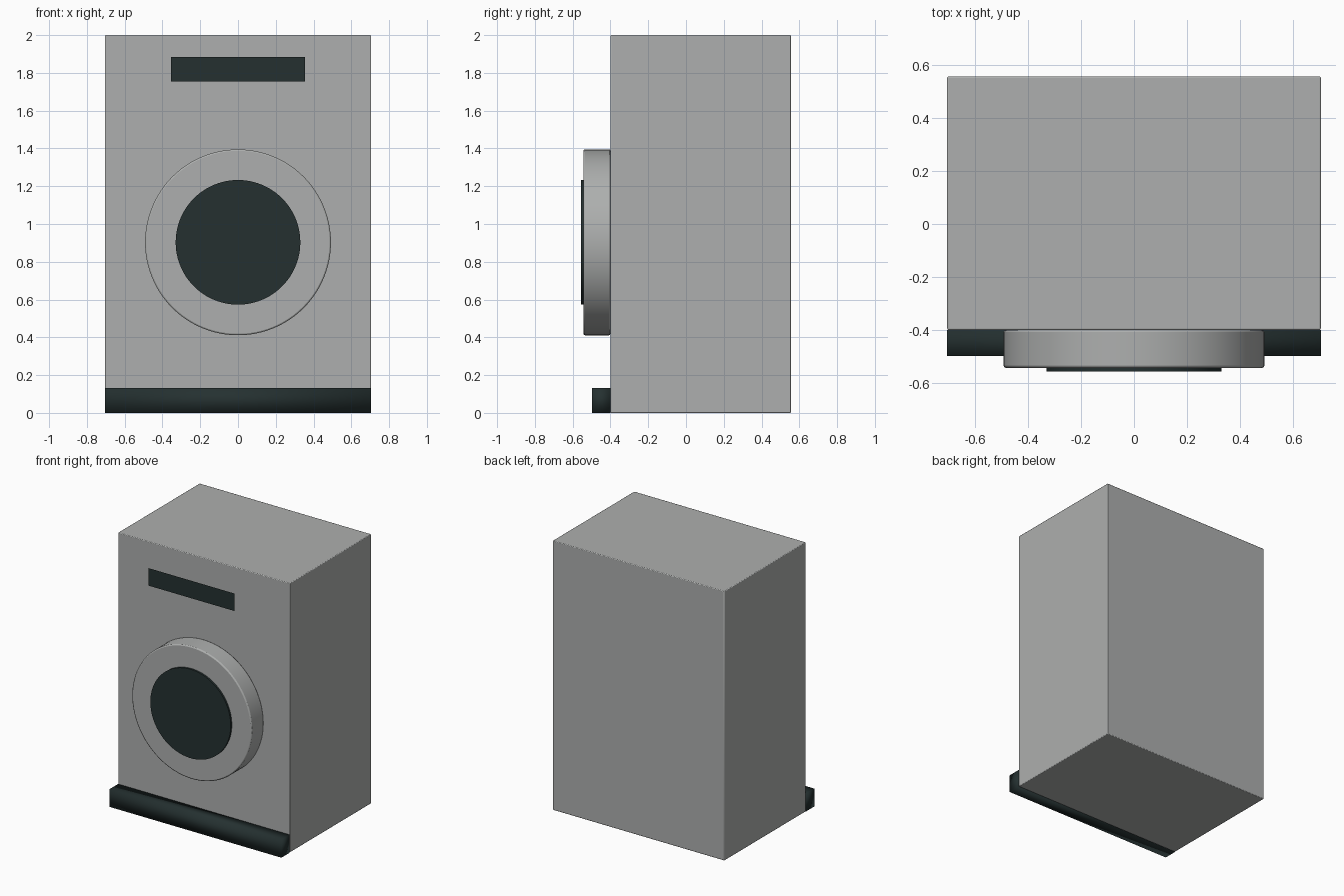
import bpy, math

cube = bpy.data.objects.get("Cube")
if cube:
    bpy.data.objects.remove(cube, do_unlink=True)


def material(name, rgb):
    m = bpy.data.materials.new(name)
    m.use_nodes = True
    m.diffuse_color = (*rgb, 1)
    m.node_tree.nodes["Principled BSDF"].inputs["Base Color"].default_value = (*rgb, 1)
    return m


grey = material("grey_enamel", (0.42, 0.43, 0.425))
dark = material("dark_teal", (0.018, 0.03, 0.03))


def finish(name, mat, bevel=0.0, angle=35):
    ob = bpy.context.object
    ob.name = name
    ob.data.materials.append(mat)
    bpy.ops.object.transform_apply(location=False, rotation=True, scale=True)
    if bevel:
        b = ob.modifiers.new("soft_edges", "BEVEL")
        b.width = bevel
        b.segments = 2
        b.limit_method = "ANGLE"
    bpy.ops.object.shade_smooth_by_angle(angle=math.radians(angle))
    return ob


def box(name, mat, x, y0, y1, z0, z1, **kw):
    bpy.ops.mesh.primitive_cube_add(size=1, location=(0, (y0 + y1) / 2, (z0 + z1) / 2))
    bpy.context.object.scale = (2 * x, y1 - y0, z1 - z0)
    return finish(name, mat, **kw)


def disc(name, mat, radius, y0, y1, z, **kw):
    bpy.ops.mesh.primitive_cylinder_add(vertices=96, radius=radius, depth=y1 - y0,
                                        location=(0, (y0 + y1) / 2, z),
                                        rotation=(math.pi / 2, 0, 0))
    return finish(name, mat, **kw)


# Cabinet with slightly softened edges
box("cabinet", grey, 0.705, -0.40, 0.557, 0, 2, bevel=0.005)

# Plinth along the foot of the front, softly shaded
box("plinth", dark, 0.705, -0.498, -0.40, 0, 0.133, angle=180)

# Round door and its window
disc("door_rim", grey, 0.492, -0.543, -0.40, 0.903, bevel=0.008)
disc("door_glass", dark, 0.33, -0.557, -0.54, 0.903)

# Thin display panel standing clear of the cabinet
bpy.ops.mesh.primitive_plane_add(size=1, location=(0, -0.545, 1.82),
                                 rotation=(math.pi / 2, 0, 0))
bpy.context.object.scale = (0.708, 0.13, 1)
finish("display_panel", dark)
